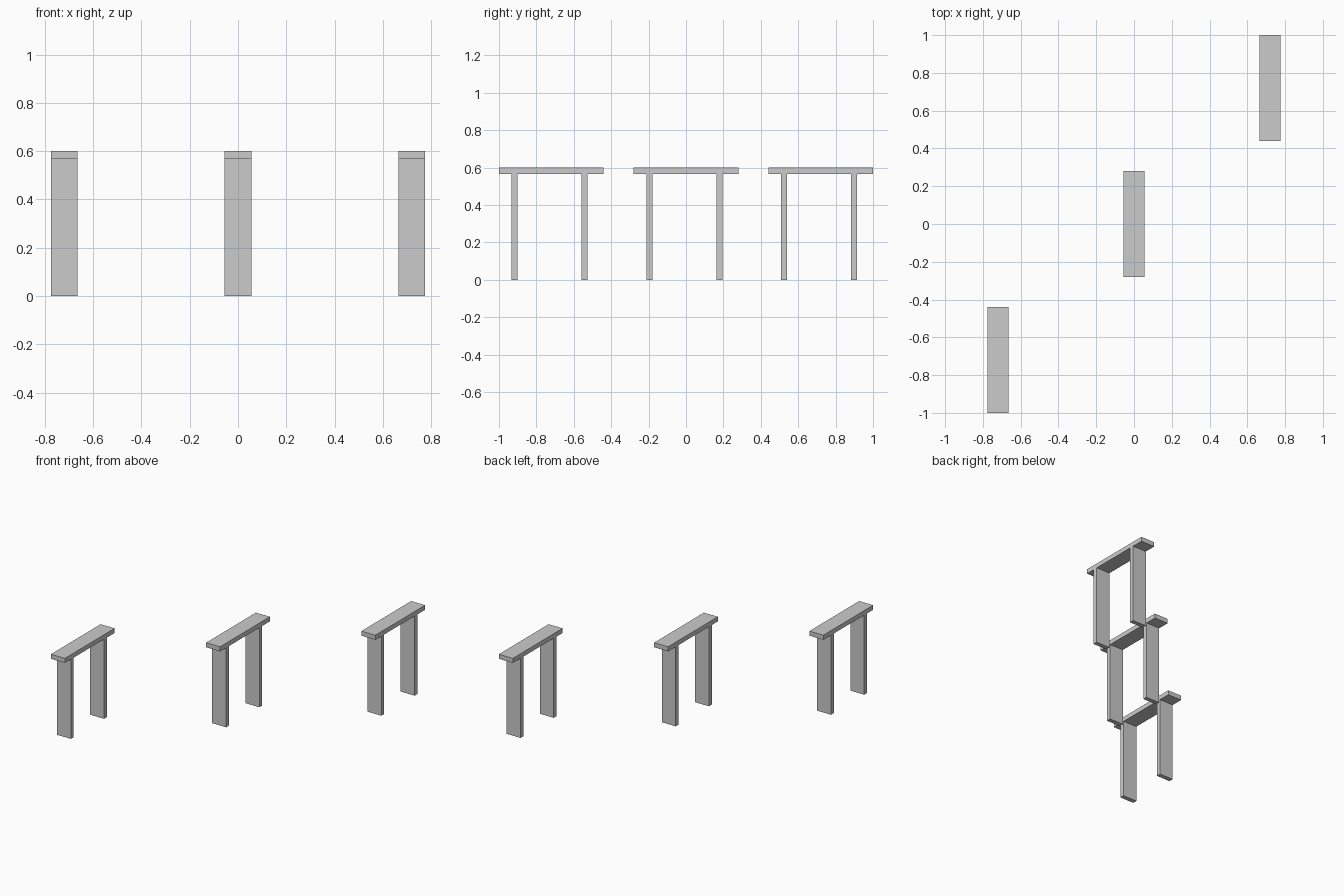
import bpy

if "Cube" in bpy.data.objects:
    bpy.data.objects.remove(bpy.data.objects["Cube"])

WIDTH = 0.11
SEAT_BOTTOM, SEAT_TOP = 0.567, 0.60


def box(name, centre, size):
    bpy.ops.mesh.primitive_cube_add(size=1, location=centre)
    ob = bpy.context.object
    ob.name = name
    ob.scale = size
    bpy.ops.object.transform_apply(location=False, rotation=False, scale=True)
    return ob


# Three identical benches stepped along the diagonal
for label, offset in (("left", -0.72), ("middle", 0.0), ("right", 0.72)):
    # Seat plank
    box(f"{label}_seat", (offset, offset, (SEAT_BOTTOM + SEAT_TOP) / 2),
        (WIDTH, 0.56, SEAT_TOP - SEAT_BOTTOM))
    # Slab legs, slightly off-centre under the seat
    for part, y in (("front_leg", -0.196), ("back_leg", 0.178)):
        box(f"{label}_{part}", (offset, offset + y, SEAT_BOTTOM / 2),
            (WIDTH, 0.032, SEAT_BOTTOM))
